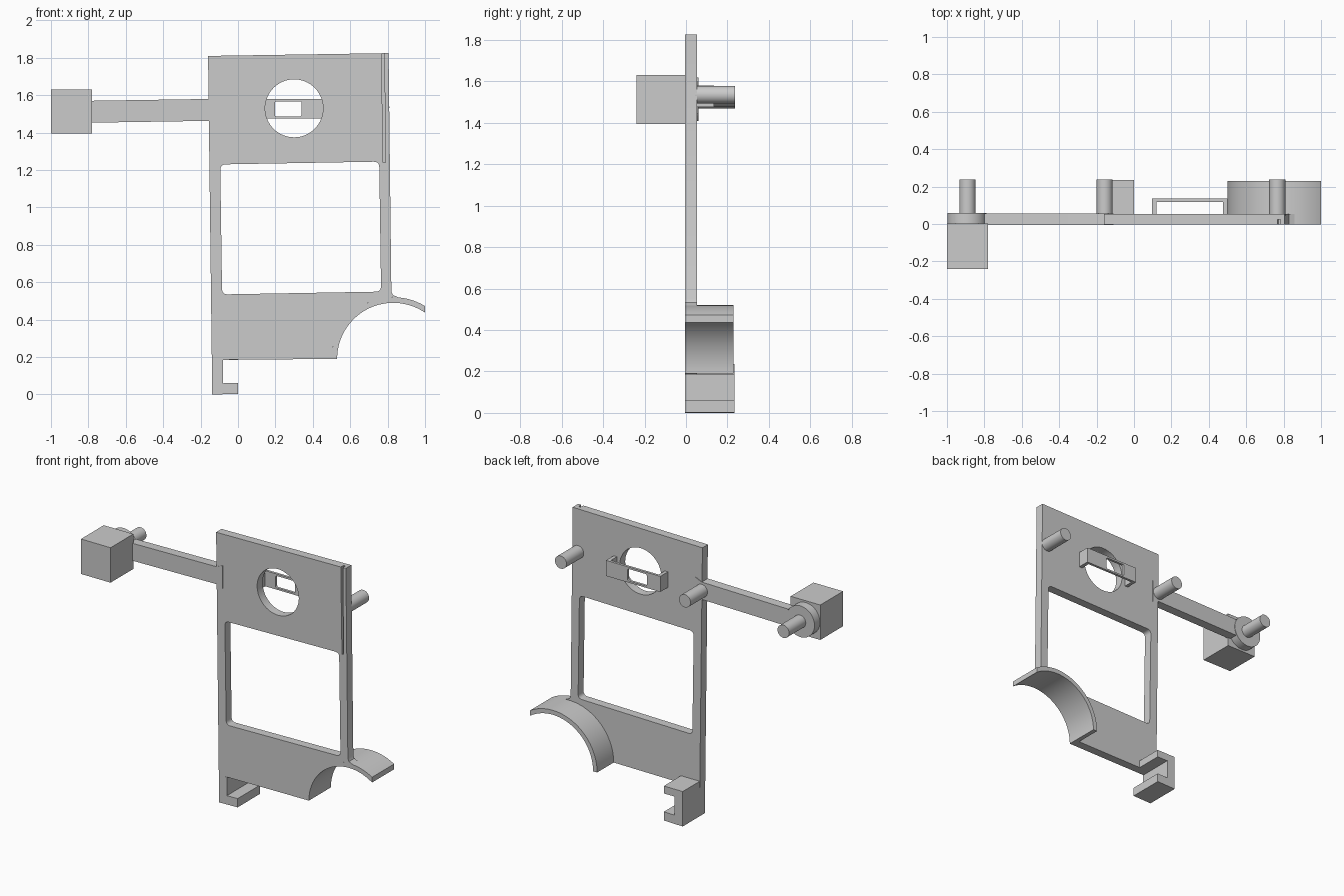
import bpy
import bmesh
from math import sin, cos, radians, hypot

cube = bpy.data.objects.get("Cube")
if cube:
    bpy.data.objects.remove(cube, do_unlink=True)

FRONT, BACK, DEEP = -0.004, 0.054, 0.235   # plate faces and rear reach


def arc(cx, cz, r, start, end, steps):
    """Points on an arc in the XZ plane, angles in degrees."""
    angles = [radians(start + (end - start) * i / steps) for i in range(steps + 1)]
    return [(cx + r * cos(a), cz + r * sin(a)) for a in angles]


def circle(cx, cz, r, steps=48):
    return arc(cx, cz, r, 0, 360, steps)[:-1]


def rect(x0, x1, z0, z1):
    return [(x0, z0), (x1, z0), (x1, z1), (x0, z1)]


def rounded(points, r, steps=6):
    """Round polygon corners with quadratic curves."""
    out = []
    for i, (px, pz) in enumerate(points):
        ends = []
        for qx, qz in (points[i - 1], points[(i + 1) % len(points)]):
            d = hypot(qx - px, qz - pz)
            ends.append((px + (qx - px) * r / d, pz + (qz - pz) * r / d))
        (ax, az), (bx, bz) = ends
        for k in range(steps + 1):
            t = k / steps
            u, v, w = (1 - t) ** 2, 2 * t * (1 - t), t * t
            out.append((u * ax + v * px + w * bx, u * az + v * pz + w * bz))
    return out


def prism(name, outline, y0, y1):
    """Extrude an XZ outline from y0 to y1."""
    bm = bmesh.new()
    face = bm.faces.new([bm.verts.new((x, y0, z)) for x, z in outline])
    extruded = bmesh.ops.extrude_face_region(bm, geom=[face])["geom"]
    for v in extruded:
        if isinstance(v, bmesh.types.BMVert):
            v.co.y = y1
    bmesh.ops.recalc_face_normals(bm, faces=bm.faces)
    mesh = bpy.data.meshes.new(name)
    bm.to_mesh(mesh)
    bm.free()
    obj = bpy.data.objects.new(name, mesh)
    bpy.context.collection.objects.link(obj)
    parts.append(obj)
    return obj


def cut(target, cutter):
    """Subtract a cutter, apply it and discard it."""
    cutter.hide_render = True
    mod = target.modifiers.new("cut", "BOOLEAN")
    mod.operation = "DIFFERENCE"
    mod.solver = "EXACT"
    mod.object = cutter
    bpy.context.view_layer.objects.active = target
    bpy.ops.object.modifier_apply(modifier=mod.name)
    parts.remove(cutter)
    bpy.data.objects.remove(cutter, do_unlink=True)


parts = []
RING = (0.83, 0.19)

# Main plate, following the outside of the cradle
outline = [(-0.14, 0.185), (-0.16, 1.81), (0.805, 1.825), (0.82, 0.55), (0.828, 0.532)]
outline += arc(*RING, 0.33, 85, 180, 32)
plate = prism("main_plate", outline, FRONT, BACK)

# Window, round opening and wire groove
window = [(-0.085, 0.535), (0.765, 0.55), (0.755, 1.245), (-0.095, 1.23)]
cut(plate, prism("window_cutter", rounded(window, 0.03), -0.1, 0.1))
cut(plate, prism("round_cutter", circle(0.3, 1.53, 0.155, 64), -0.1, 0.1))
groove = [(0.776, 1.24), (0.788, 1.24), (0.782, 1.9), (0.766, 1.9)]
cut(plate, prism("groove_cutter", groove, -0.1, 0.025))

# Curved cradle, ending flush with the model's side
ring = arc(*RING, 0.33, 59, 180, 40) + arc(*RING, 0.3, 180, 55.5, 40)
prism("curved_cradle", ring, FRONT, DEEP - 0.005)

# Hook under the plate: spine and foot, then the upper prong behind the plate
foot = [(-0.14, 0), (0, 0.003), (0, 0.062), (-0.08, 0.06), (-0.08, 0.185), (-0.14, 0.185)]
prism("hook_foot", foot, FRONT, DEEP)
prism("hook_prong", rect(-0.14, 0, 0.185, 0.235), BACK, DEEP)

# Side arm with a flared root
arm = [(-0.8, 1.453), (-0.155, 1.463), (-0.11, 1.445), (-0.11, 1.6),
       (-0.155, 1.58), (-0.8, 1.57)]
prism("side_arm", arm, FRONT - 0.002, BACK + 0.003)

# Box and disc at the end of the arm
prism("end_box", rect(-1, -0.78, 1.395, 1.63), -0.24, 0.002)
prism("end_disc", circle(-0.893, 1.513, 0.105), 0.002, 0.06)

# Rear pegs
for name, x, z in (("end", -0.89, 1.513), ("right", -0.157, 1.522), ("left", 0.766, 1.535)):
    prism(name + "_peg", circle(x, z, 0.043, 32), BACK - 0.01, DEEP + 0.002)

# Slotted strap bridging the round opening
strap = prism("strap", rect(0.097, 0.5, 1.475, 1.58), BACK, 0.135)
cut(strap, prism("strap_gap_cutter", rect(0.12, 0.476, 1.4, 1.7), 0, 0.118))
cut(strap, prism("strap_slot_cutter", rounded(rect(0.197, 0.34, 1.487, 1.567), 0.01), 0, 0.2))

# Smooth curved walls, keep edges sharp
bpy.ops.object.select_all(action="DESELECT")
for obj in parts:
    obj.select_set(True)
bpy.context.view_layer.objects.active = plate
bpy.ops.object.shade_smooth_by_angle(angle=radians(30))
